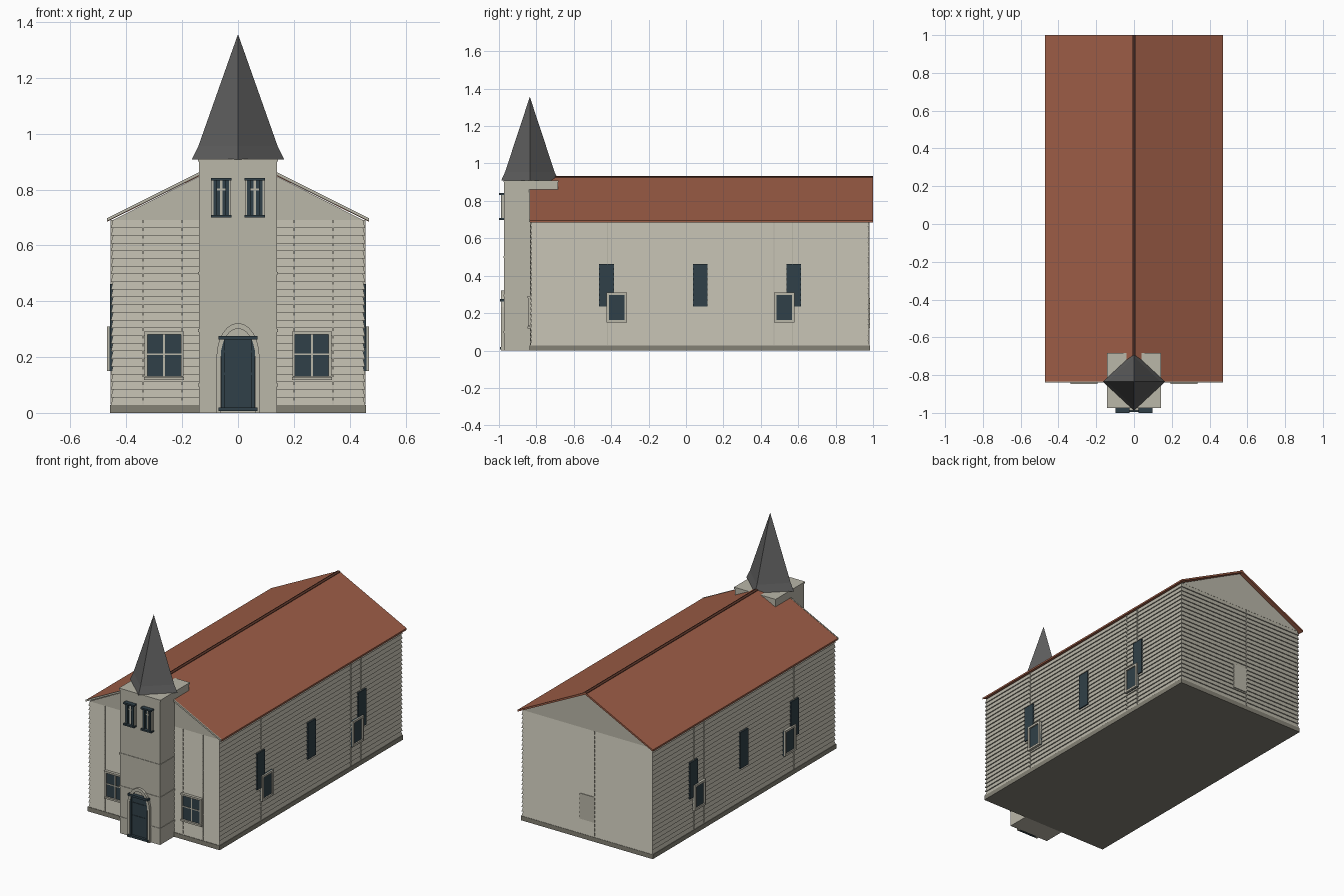
import bpy, bmesh, math

if "Cube" in bpy.data.objects:
    bpy.data.objects.remove(bpy.data.objects["Cube"])


def material(name, r, g, b):
    def lin(c):
        c /= 255
        return c / 12.92 if c <= 0.04045 else ((c + 0.055) / 1.055) ** 2.4
    m = bpy.data.materials.new(name)
    colour = (lin(r), lin(g), lin(b), 1)
    m.diffuse_color = colour
    m.use_nodes = True
    m.node_tree.nodes["Principled BSDF"].inputs["Base Color"].default_value = colour
    return m


CREAM = material("cream_boards", 186, 183, 169)
STONE = material("foundation_stone", 132, 129, 117)
TILE = material("roof_tile", 158, 94, 71)
RIDGE = material("ridge_brown", 92, 54, 42)
SLATE = material("spire_slate", 94, 94, 94)
DARK = material("dark_joinery", 48, 64, 72)


def finish(name, bm, mat):
    bmesh.ops.recalc_face_normals(bm, faces=bm.faces[:])
    mesh = bpy.data.meshes.new(name)
    bm.to_mesh(mesh)
    bm.free()
    mesh.materials.append(mat)
    obj = bpy.data.objects.new(name, mesh)
    bpy.context.scene.collection.objects.link(obj)
    return obj


def box(name, x, y, z, mat):
    """Box from three (low, high) ranges."""
    bm = bmesh.new()
    bmesh.ops.create_cube(bm, size=1)
    for v in bm.verts:
        v.co = [r[0] if c < 0 else r[1] for c, r in zip(v.co, (x, y, z))]
    return finish(name, bm, mat)


def prism(name, outline, y0, y1, mat):
    """Extrude an (x, z) outline along y."""
    bm = bmesh.new()
    face = bm.faces.new([bm.verts.new((x, y0, z)) for x, z in outline])
    moved = bmesh.ops.extrude_face_region(bm, geom=[face])["geom"]
    for v in moved:
        if isinstance(v, bmesh.types.BMVert):
            v.co.y = y1
    return finish(name, bm, mat)


def loft(name, rings, mat):
    """Skin four-cornered rings given as lists of points, with end caps."""
    bm = bmesh.new()
    loops = [[bm.verts.new(p) for p in ring] for ring in rings]
    for a, b in zip(loops, loops[1:]):
        for i in range(4):
            j = (i + 1) % 4
            bm.faces.new((a[i], a[j], b[j], b[i]))
    bm.faces.new(loops[0])
    bm.faces.new(loops[-1])
    return finish(name, bm, mat)


# Hall: foundation and lapped clapboards
FRONT, BACK, EAVE = -0.83, 0.975, 0.69
box("foundation", (-0.458, 0.458), (FRONT - 0.006, BACK + 0.008), (0, 0.028), STONE)


def wall_ring(out, z):
    x, y0, y1 = 0.447 + out, FRONT - out + 0.005, BACK + out - 0.002
    return [(-x, y0, z), (x, y0, z), (x, y1, z), (-x, y1, z)]


BOARDS = 24
rings = []
for i in range(BOARDS):
    lo = 0.028 + (EAVE - 0.028) * i / BOARDS
    hi = 0.028 + (EAVE - 0.028) * (i + 1) / BOARDS
    rings += [wall_ring(0.008, lo), wall_ring(0.001, hi)]
loft("clapboard_walls", rings, CREAM)

# Board joints
for side in (-1, 1):
    for x in (0.2, 0.34):
        box("front_joint", (side * x - 0.002, side * x + 0.002),
            (FRONT - 0.004, FRONT), (0.03, EAVE), CREAM)
    for y in (-0.42, 0.47, 0.57):
        box("side_joint", sorted((side * 0.44, side * 0.456)),
            (y - 0.002, y + 0.002), (0.03, EAVE), CREAM)
box("back_joint", (-0.052, -0.048), (BACK, BACK + 0.007), (0.03, EAVE), CREAM)
box("back_hatch", (-0.05, 0.05), (BACK, BACK + 0.009), (0.12, 0.28), CREAM)

# Gables and roof
prism("gables", [(-0.449, EAVE), (0.449, EAVE), (0, 0.918)], FRONT, BACK, CREAM)
roof_section = [(-0.47, 0.684), (-0.47, 0.695), (0, 0.93), (0.47, 0.695), (0.47, 0.684), (0, 0.917)]
prism("roof", roof_section, -0.833, 1.0, TILE)
prism("front_rake", [(x, z + 0.002) for x, z in roof_section], -0.84, -0.833, CREAM)
prism("ridge_cap", [(-0.011, 0.923), (-0.011, 0.928), (0, 0.933), (0.011, 0.928), (0.011, 0.923)],
      -0.7, 1.0, RIDGE)

# Tower with thin string courses
TX, TY = 0.14, -0.972
box("tower", (-TX, TX), (TY, -0.685), (0, 0.91), CREAM)
for z in (0.1, 0.295, 0.5):
    box("tower_band", (-TX - 0.003, TX + 0.003), (TY - 0.003, FRONT), (z - 0.005, z + 0.005), CREAM)
box("tower_cornice", (-TX - 0.004, TX + 0.004), (TY - 0.003, -0.682), (0.9, 0.91), CREAM)


# Four-sided spire with flared foot
def spire_ring(r, z):
    return [(r, -0.835, z), (0, -0.835 + r * 0.93, z), (-r, -0.835, z), (0, -0.835 - r * 0.93, z)]


loft("spire", [spire_ring(0.165, 0.908), spire_ring(0.142, 0.955), spire_ring(0.0005, 1.355)], SLATE)


# Pointed door surround
def arch(half, spring, apex, steps=12):
    curve = [(half * math.cos(math.pi * i / steps),
              spring + (apex - spring) * math.sin(math.pi * i / steps)) for i in range(steps + 1)]
    return [(half, 0.0)] + curve + [(-half, 0.0)]


prism("door_arch", arch(0.077, 0.2, 0.322) + arch(0.062, 0.2, 0.302)[::-1], -0.988, TY, CREAM)
box("door", (-0.06, 0.06), (-0.98, TY), (0.008, 0.265), DARK)
for z in (0.006, 0.262):
    box("door_crossbar", (-0.07, 0.07), (-0.995, TY), (z, z + 0.013), DARK)
for x in (-0.054, 0.054):
    box("door_stile", (x - 0.006, x + 0.006), (-0.986, TY), (0.01, 0.265), DARK)
for z in (0.14, 0.22):
    box("door_rail", (-0.055, 0.055), (-0.983, TY), (z - 0.004, z + 0.004), DARK)


def front_window(name, cx, half, z0, z1, wall, border, bars):
    """Glass plate, surrounding frame and glazing bars on a front wall."""
    box(name + "_glass", (cx - half, cx + half), (wall - 0.008, wall), (z0, z1), DARK)
    for s in (-1, 1):
        e = cx + s * half
        box(name + "_jamb", sorted((e, e + s * border)), (wall - 0.014, wall), (z0, z1), CREAM)
    box(name + "_mullion", (cx - 0.004, cx + 0.004), (wall - 0.011, wall), (z0, z1), CREAM)
    for z in bars:
        box(name + "_bar", (cx - half, cx + half), (wall - 0.011, wall), (z - 0.003, z + 0.003), CREAM)


for s in (-1, 1):
    # Lower front windows
    front_window("front_window", s * 0.265, 0.06, 0.13, 0.28, FRONT, 0.01, (0.21,))
    for z in (0.118, 0.28):
        box("front_window_ledge", (s * 0.265 - 0.072, s * 0.265 + 0.072),
            (FRONT - 0.018, FRONT), (z, z + 0.011), CREAM)

    # Belfry windows with dark heads and sills
    front_window("belfry_window", s * 0.06, 0.026, 0.708, 0.836, TY, 0.009, (0.8,))
    for z in (0.699, 0.832):
        box("belfry_ledge", (s * 0.06 - 0.037, s * 0.06 + 0.037), (-1.0, TY), (z, z + 0.01), DARK)
    for t in (-1, 1):
        x = s * 0.06 + t * 0.021
        box("belfry_stile", (x - 0.006, x + 0.006), (-0.99, TY), (0.708, 0.832), DARK)

    # Tall side panels
    for y in (-0.425, 0.077, 0.577):
        box("side_panel", sorted((s * 0.45, s * 0.459)), (y - 0.039, y + 0.039), (0.235, 0.462), DARK)

    # Framed side windows
    for y in (-0.37, 0.525):
        y0, y1, z0, z1 = y - 0.055, y + 0.055, 0.15, 0.31
        box("side_glass", sorted((s * 0.45, s * 0.461)), (y0, y1), (z0, z1), DARK)
        depth = sorted((s * 0.45, s * 0.469))
        for a, b in ((y0, y0 + 0.013), (y1 - 0.013, y1)):
            box("side_window_jamb", depth, (a, b), (z0, z1), CREAM)
        for a, b in ((z0, z0 + 0.013), (z1 - 0.013, z1)):
            box("side_window_ledge", depth, (y0, y1), (a, b), CREAM)
